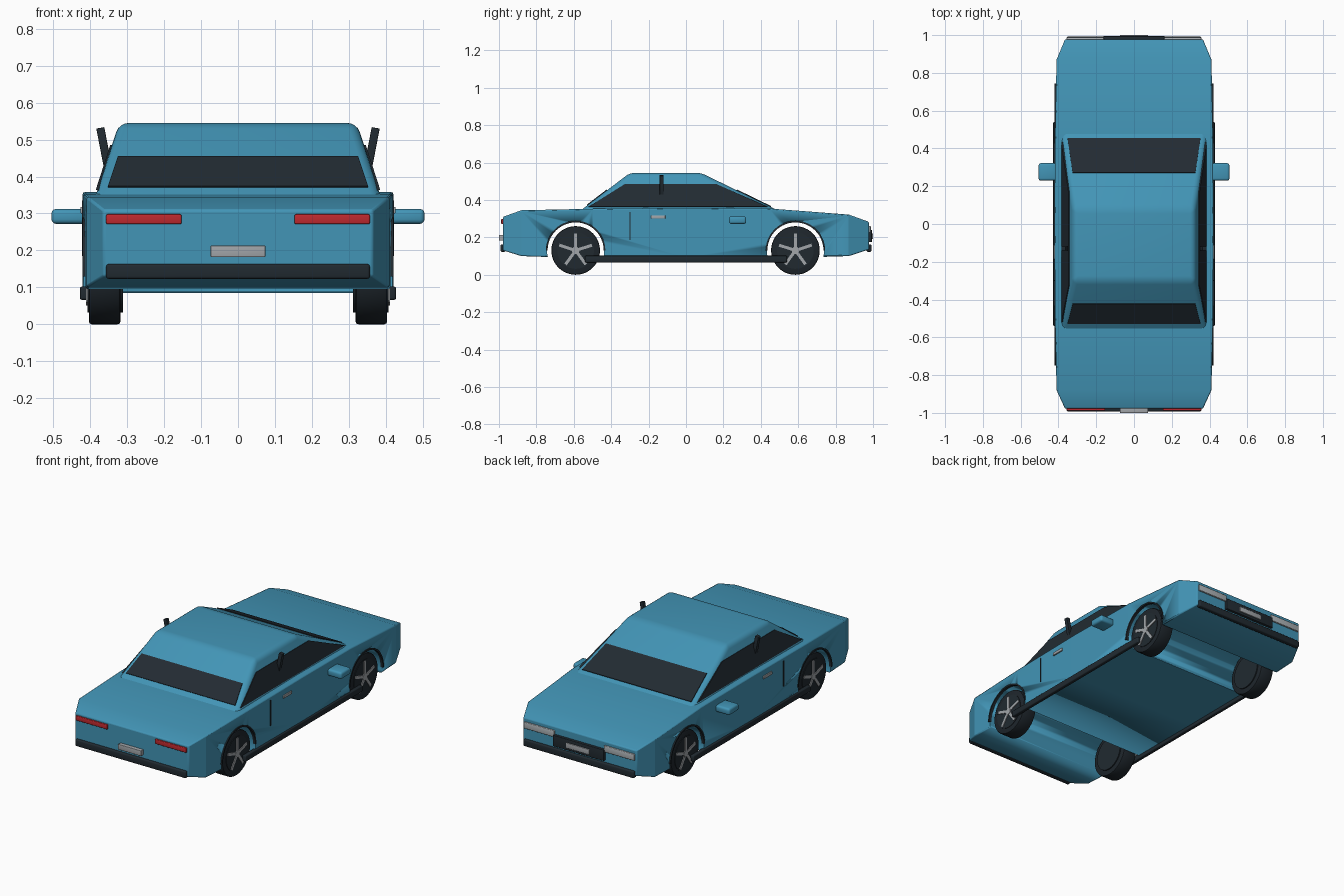
import bpy, bmesh, math
from mathutils import Vector, Matrix

cube = bpy.data.objects.get("Cube")
if cube:
    bpy.data.objects.remove(cube, do_unlink=True)


def material(name, rgb):
    m = bpy.data.materials.new(name)
    m.use_nodes = True
    m.diffuse_color = (*rgb, 1)
    m.node_tree.nodes["Principled BSDF"].inputs["Base Color"].default_value = (*rgb, 1)
    return m


BLUE = material("blue paint", (0.055, 0.30, 0.47))
GLASS = material("dark glass", (0.016, 0.024, 0.032))
TRIM = material("dark trim", (0.015, 0.023, 0.030))
RUBBER = material("tyre rubber", (0.013, 0.019, 0.025))
SILVER = material("silver", (0.36, 0.38, 0.40))
LAMP = material("headlight grey", (0.42, 0.45, 0.47))
RED = material("tail light red", (0.52, 0.022, 0.028))


def finish(name, bm, mat):
    bmesh.ops.recalc_face_normals(bm, faces=bm.faces)
    mesh = bpy.data.meshes.new(name)
    bm.to_mesh(mesh)
    bm.free()
    mesh.materials.append(mat)
    ob = bpy.data.objects.new(name, mesh)
    bpy.context.collection.objects.link(ob)
    return ob


def smooth(ob, degrees=30):
    bpy.ops.object.select_all(action="DESELECT")
    ob.select_set(True)
    bpy.context.view_layer.objects.active = ob
    bpy.ops.object.shade_smooth_by_angle(angle=math.radians(degrees))


def box(name, mat, x, y, z, bevel=0.0, matrix=None):
    """Box spanning three (low, high) ranges."""
    bm = bmesh.new()
    bmesh.ops.create_cube(bm, size=1)
    spans = (x, y, z)
    bmesh.ops.scale(bm, vec=[b - a for a, b in spans], verts=bm.verts)
    if bevel:
        bmesh.ops.bevel(bm, geom=bm.edges[:], offset=bevel, segments=3, profile=0.5, affect="EDGES")
    bmesh.ops.translate(bm, vec=[(a + b) / 2 for a, b in spans], verts=bm.verts)
    if matrix:
        bm.transform(matrix)
    ob = finish(name, bm, mat)
    if bevel:
        smooth(ob)
    return ob


def loft(rings):
    """Skin a list of equal-length point rings and cap both ends."""
    bm = bmesh.new()
    vs = [[bm.verts.new(p) for p in ring] for ring in rings]
    n = len(vs[0])
    for a, b in zip(vs, vs[1:]):
        for i in range(n):
            bm.faces.new((a[i], a[(i + 1) % n], b[(i + 1) % n], b[i]))
    bm.faces.new(vs[0])
    bm.faces.new(vs[-1])
    return bm


def plate(name, mat, pts, thick=0.009):
    """Thin flat panel centred on its outline."""
    pts = [Vector(p) for p in pts]
    n = (pts[1] - pts[0]).cross(pts[2] - pts[0]).normalized() * thick / 2
    return finish(name, loft([[p - n for p in pts], [p + n for p in pts]]), mat)


def axle_cylinder(name, mat, radius, x0, x1, y, z, bevel=0.0):
    bm = bmesh.new()
    place = Matrix.Translation(((x0 + x1) / 2, y, z)) @ Matrix.Rotation(math.pi / 2, 4, "Y")
    bmesh.ops.create_cone(bm, cap_ends=True, segments=48, radius1=radius, radius2=radius,
                          depth=abs(x1 - x0), matrix=place)
    if bevel:
        rim = [e for e in bm.edges if any(len(f.verts) > 4 for f in e.link_faces)]
        bmesh.ops.bevel(bm, geom=rim, offset=bevel, segments=2, profile=0.5, affect="EDGES")
    ob = finish(name, bm, mat)
    smooth(ob)
    return ob


AXLES = {"rear": -0.59, "front": 0.585}
AXLE_Z, TYRE_R, ARCH_R = 0.13, 0.13, 0.153

# Lower body: stations of (y, half width, bottom, top)
stations = [(-0.978, 0.365, 0.13, 0.31), (-0.88, 0.41, 0.10, 0.345), (-0.5, 0.418, 0.087, 0.353),
            (0, 0.421, 0.085, 0.358), (0.45, 0.418, 0.087, 0.354), (0.87, 0.41, 0.10, 0.322),
            (0.978, 0.365, 0.135, 0.283)]
body = finish("body", loft([[(-w, y, b), (w, y, b), (w, y, t), (-w, y, t)]
                            for y, w, b, t in stations]), BLUE)
edge = body.modifiers.new("edge", "BEVEL")
edge.width, edge.segments, edge.limit_method, edge.angle_limit = 0.006, 2, "ANGLE", math.radians(30)

# Wheel arches cut right through the body
cutters = []
for end, y in AXLES.items():
    cutter = axle_cylinder(end + "_arch_cutter", BLUE, ARCH_R, -0.6, 0.6, y, AXLE_Z)
    cutter.hide_render = True
    cutters.append(cutter)
    cut = body.modifiers.new(end + "_arch", "BOOLEAN")
    cut.operation, cut.solver, cut.object = "DIFFERENCE", "EXACT", cutter
smooth(body, 20)
for name in [m.name for m in body.modifiers if m.type in {"BEVEL", "BOOLEAN"}]:
    bpy.ops.object.modifier_apply(modifier=name)
for cutter in cutters:
    bpy.data.objects.remove(cutter, do_unlink=True)

# Cabin with softened roof and pillars
BASE, ROOF = (0.385, -0.555, 0.48, 0.35), (0.322, -0.30, 0.08, 0.545)


def cabin_at(z):
    """Half width, rear y and front y of the cabin at a height."""
    t = (z - BASE[3]) / (ROOF[3] - BASE[3])
    return [a + (b - a) * t for a, b in zip(BASE[:3], ROOF[:3])]


rings = []
for z in (BASE[3], ROOF[3]):
    w, r, f = cabin_at(z)
    rings.append([(-w, r, z), (w, r, z), (w, f, z), (-w, f, z)])
bm = loft(rings)
upper = [e for e in bm.edges if max(v.co.z for v in e.verts) > 0.5]
bmesh.ops.bevel(bm, geom=upper, offset=0.025, segments=4, profile=0.5, affect="EDGES")
smooth(finish("cabin", bm, BLUE))

# Windows
for name, index, low, high in (("rear_window", 1, 0.371, 0.452), ("windshield", 2, 0.363, 0.452)):
    a, b = cabin_at(low)[index], cabin_at(high)[index]
    plate(name, GLASS, [(-0.352, a, low), (0.352, a, low), (0.325, b, high), (-0.325, b, high)])

for s, side in ((-1, "right"), (1, "left")):
    outline = [(-0.52, 0.363), (0.435, 0.363), (0.16, 0.485), (-0.325, 0.485)]
    plate(side + "_window", GLASS, [(s * cabin_at(z)[0], y, z) for y, z in outline])

    # Tilted post beside the window
    tilt = Matrix.Translation((s * 0.361, -0.13, 0.47)) @ Matrix.Rotation(s * 0.19, 4, "Y")
    box(side + "_post", TRIM, (-0.011, 0.011), (-0.011, 0.011), (-0.063, 0.063), 0.002, tilt)

    # Sill, door seam, handle and mirror
    def outward(a, b):
        return tuple(sorted((s * a, s * b)))
    box(side + "_sill", TRIM, outward(0.405, 0.428), (-0.54, 0.54), (0.066, 0.102), 0.006)
    box(side + "_door_seam", TRIM, outward(0.415, 0.4225), (-0.302, -0.297), (0.185, 0.335))
    box(side + "_door_handle", SILVER, outward(0.415, 0.427), (-0.187, -0.11), (0.30, 0.318), 0.003)
    box(side + "_mirror", BLUE, outward(0.41, 0.505), (0.23, 0.322), (0.272, 0.312), 0.012)

    # Lamps
    box(side + "_tail_light", RED, outward(0.153, 0.357), (-0.988, -0.97), (0.271, 0.298), 0.004)
    box(side + "_headlight", LAMP, outward(0.16, 0.357), (0.97, 0.988), (0.225, 0.262), 0.004)

    for end, y in AXLES.items():
        label = f"{end}_{side}_"
        # Arch lip
        lip = []
        for i in range(25):
            c, h = math.cos(math.pi * i / 24), math.sin(math.pi * i / 24)
            lip.append([(s * x, y + r * c, AXLE_Z + r * h)
                        for x, r in ((0.405, 0.150), (0.421, 0.150), (0.421, 0.159), (0.405, 0.159))])
        smooth(finish(label + "arch_lip", loft(lip), TRIM))

        # Wheel
        axle_cylinder(label + "tyre", RUBBER, TYRE_R, s * 0.318, s * 0.404, y, AXLE_Z, 0.008)
        axle_cylinder(label + "rim", TRIM, 0.098, s * 0.312, s * 0.407, y, AXLE_Z)
        axle_cylinder(label + "hub", SILVER, 0.02, s * 0.39, s * 0.412, y, AXLE_Z)
        for k in range(5):
            turn = Matrix.Translation((0, y, AXLE_Z)) @ Matrix.Rotation(math.tau * k / 5, 4, "X")
            box(f"{label}spoke_{k + 1}", SILVER, outward(0.39, 0.411), (-0.008, 0.008), (0, 0.092), 0, turn)

# Bumpers, grille and blank plates
box("rear_bumper", TRIM, (-0.357, 0.357), (-0.992, -0.965), (0.123, 0.163), 0.007)
box("front_bumper", TRIM, (-0.357, 0.357), (0.965, 0.992), (0.123, 0.163), 0.007)
box("grille", TRIM, (-0.165, 0.165), (0.965, 0.994), (0.175, 0.24), 0.003)
box("rear_plate", SILVER, (-0.074, 0.074), (-1.0, -0.97), (0.182, 0.213), 0.002)
box("front_plate", SILVER, (-0.074, 0.074), (0.985, 1.0), (0.19, 0.22), 0.002)
